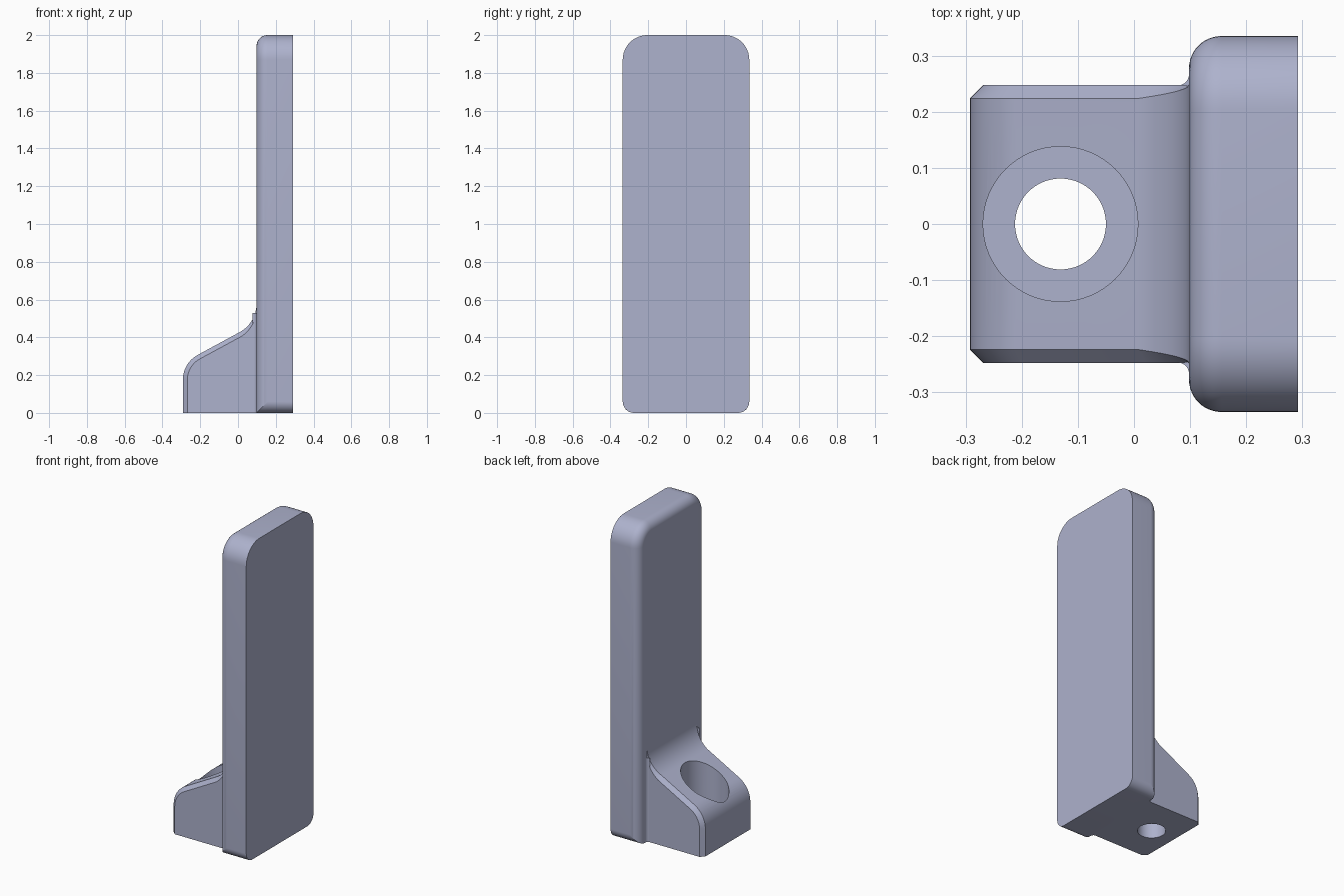
import bpy, bmesh
from math import sin, cos, acos, pi, radians

if "Cube" in bpy.data.objects:
    bpy.data.objects.remove(bpy.data.objects["Cube"])

paint = bpy.data.materials.new("blue_grey")
paint.diffuse_color = (0.42, 0.445, 0.61, 1)
paint.use_nodes = True
paint.node_tree.nodes["Principled BSDF"].inputs["Base Color"].default_value = paint.diffuse_color


def loft(name, rings):
    """Skin a row of closed rings and cap both ends."""
    bm = bmesh.new()
    loops = [[bm.verts.new(p) for p in ring] for ring in rings]
    n = len(rings[0])
    for a, b in zip(loops, loops[1:]):
        for i in range(n):
            j = (i + 1) % n
            bm.faces.new((a[i], a[j], b[j], b[i]))
    bm.faces.new(loops[0])
    bm.faces.new(loops[-1])
    bmesh.ops.remove_doubles(bm, verts=bm.verts, dist=1e-5)
    bmesh.ops.recalc_face_normals(bm, faces=bm.faces)
    mesh = bpy.data.meshes.new(name)
    bm.to_mesh(mesh)
    bm.free()
    mesh.materials.append(paint)
    obj = bpy.data.objects.new(name, mesh)
    bpy.context.collection.objects.link(obj)
    return obj


def smooth(obj):
    bpy.ops.object.select_all(action='DESELECT')
    obj.select_set(True)
    bpy.context.view_layer.objects.active = obj
    bpy.ops.object.shade_smooth_by_angle(angle=radians(25))


# Upright plate: rounded outline, front rim rounded on the sides and top
FACE, BACK, HALF, TOP = 0.098, 0.292, 0.335, 2.0
R_TOP, R_LOW, R_RIM, N = 0.13, 0.06, 0.058, 12


def plate_ring(x, d):
    half = []
    end = -acos((R_LOW - d) / R_LOW)
    for i in range(N + 1):
        a = -pi / 2 + (end + pi / 2) * i / N
        half.append((HALF - R_LOW + R_LOW * cos(a), R_LOW + R_LOW * sin(a)))
    for i in range(N + 1):
        a = pi / 2 * i / N
        r = R_TOP - d
        half.append((HALF - R_TOP + r * cos(a), TOP - R_TOP + r * sin(a)))
    return [(x, y, z) for y, z in half] + [(x, -y, z) for y, z in reversed(half)]


rim = [pi / 2 * i / N for i in range(N + 1)]
plate = loft("upright_plate", [plate_ring(BACK, 0)] + [
    plate_ring(FACE + R_RIM * (1 - sin(t)), R_RIM * (1 - cos(t))) for t in rim])
smooth(plate)

# Foot: sloped side profile as (x, z, normal angle, chamfer size)
SLOPE, CH, WIDE = radians(28.6), 0.024, 0.248
profile = [(-0.292, 0, pi / 2, CH)]
for i in range(N + 1):
    a = pi / 2 + (SLOPE - pi / 2) * i / N
    profile.append((-0.142 - 0.15 * sin(a), 0.175 + 0.15 * cos(a), a, CH))
for i in range(N + 1):
    a = SLOPE + (pi / 2 - SLOPE) * i / N
    profile.append((FACE - 0.17 + 0.17 * sin(a), 0.577 - 0.17 * cos(a), a, CH * (1 - i / N)))
profile += [(0.1, 0.577, 0, 0), (0.1, 0, 0, 0)]


def foot_rings(side):
    outer = [(x + c * sin(a), side * WIDE, z - c * cos(a)) for x, z, a, c in profile]
    inner = [(x, side * (WIDE - c), z) for x, z, a, c in profile]
    return [outer, inner]


foot = loft("foot", foot_rings(-1) + foot_rings(1)[::-1])

# Stepped screw hole through the foot
for name, radius, low, high in (("screw_hole", 0.081, -0.1, 0.6), ("screw_recess", 0.138, 0.1, 0.7)):
    bpy.ops.mesh.primitive_cylinder_add(vertices=64, radius=radius, depth=high - low,
                                        location=(-0.131, 0, (low + high) / 2))
    cutter = bpy.context.object
    cutter.name = name + "_cutter"
    cutter.data.materials.append(paint)
    cutter.hide_render = True
    cut = foot.modifiers.new(name, 'BOOLEAN')
    cut.operation, cut.object, cut.solver = 'DIFFERENCE', cutter, 'EXACT'
    bpy.context.view_layer.objects.active = foot
    bpy.ops.object.modifier_apply(modifier=name)
    bpy.data.objects.remove(cutter)
smooth(foot)

# Small fillets where the foot sides meet the plate
for side, name in ((-1, "front_fillet"), (1, "back_fillet")):
    r = 0.02
    arc = [(FACE - r + r * sin(t), side * (WIDE - 0.001 + r - r * cos(t))) for t in rim]
    arc.append((FACE + 0.001, side * (WIDE - 0.002)))
    smooth(loft(name, [[(x, y, z) for x, y in arc] for z in (0, 0.53)]))
